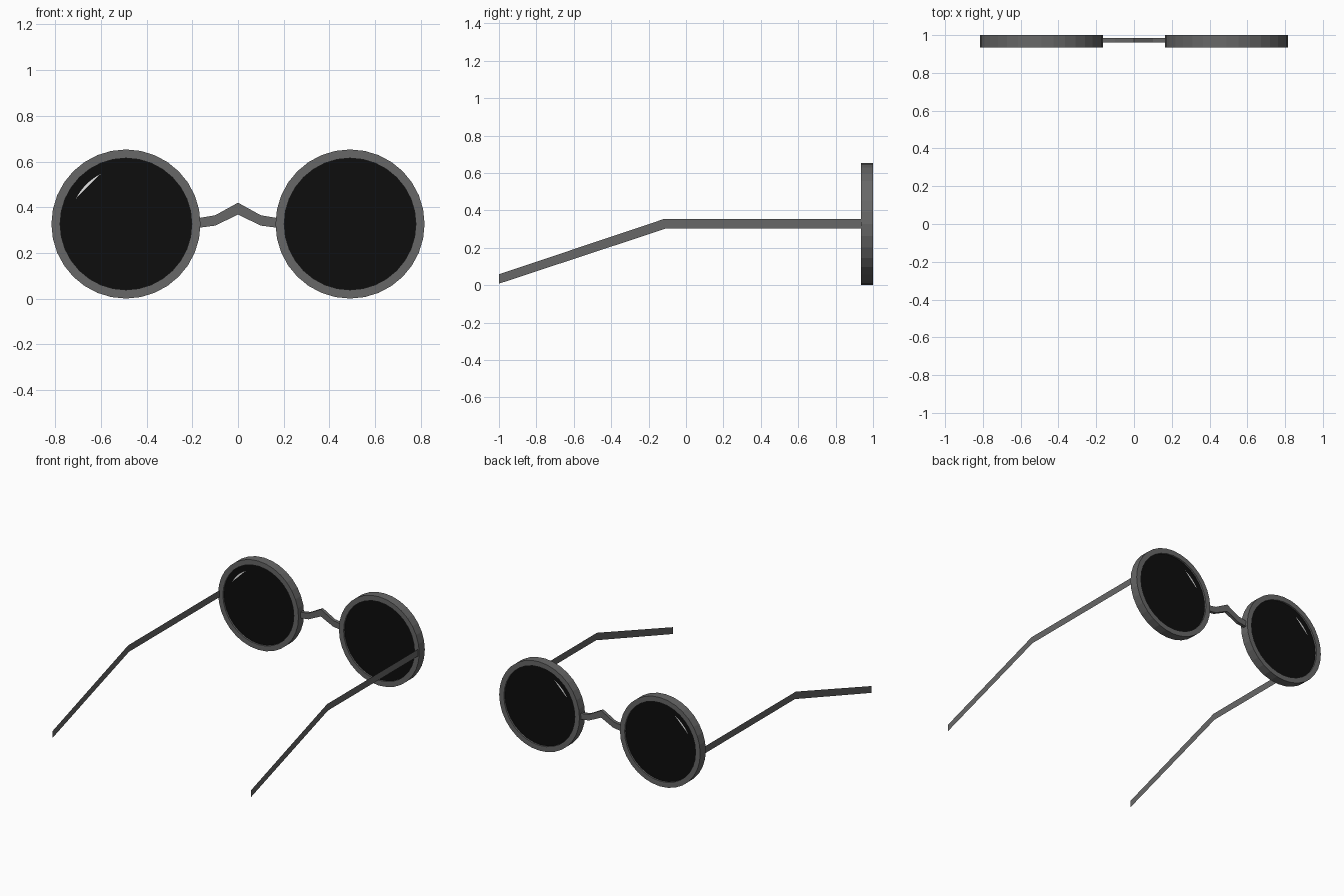
import bpy, bmesh, math

cube = bpy.data.objects.get("Cube")
if cube:
    bpy.data.objects.remove(cube, do_unlink=True)


def material(name, value):
    mat = bpy.data.materials.new(name)
    mat.use_nodes = True
    color = (value, value, value, 1)
    mat.diffuse_color = color
    mat.node_tree.nodes["Principled BSDF"].inputs["Base Color"].default_value = color
    return mat


METAL = material("grey metal", 0.135)
GLASS = material("black glass", 0.004)
WHITE = material("white glint", 0.8)

LENS_X, LENS_Z, MID_Y = 0.49, 0.327, 0.968
OUTER, INNER, SIDES = 0.326, 0.288, 32


def finish(name, bm, mat):
    mesh = bpy.data.meshes.new(name)
    bm.to_mesh(mesh)
    bm.free()
    mesh.materials.append(mat)
    obj = bpy.data.objects.new(name, mesh)
    bpy.context.collection.objects.link(obj)
    return obj


def arc(radius, x, y, start=0, end=360, steps=SIDES):
    """Points on an upright arc around a lens centre."""
    pts = []
    for i in range(steps):
        a = math.radians(start + (end - start) * i / steps)
        pts.append((x + radius * math.cos(a), y, LENS_Z + radius * math.sin(a)))
    return pts


def strip(name, upper, lower, mat, depth=0):
    """Band of quads between two matching paths, optionally given depth along y."""
    bm = bmesh.new()
    top = [bm.verts.new(p) for p in upper]
    low = [bm.verts.new(p) for p in lower]
    for i in range(len(top) - 1):
        bm.faces.new((top[i], low[i], low[i + 1], top[i + 1]))
    if depth:
        made = bmesh.ops.extrude_face_region(bm, geom=bm.faces[:])
        verts = [v for v in made["geom"] if isinstance(v, bmesh.types.BMVert)]
        bmesh.ops.translate(bm, vec=(0, depth, 0), verts=verts)
        bmesh.ops.recalc_face_normals(bm, faces=bm.faces)
    return finish(name, bm, mat)


def rim(name, x):
    """Flat ring with square cross-section."""
    bm = bmesh.new()
    half = 0.0325
    loops = [[bm.verts.new(p) for p in arc(r, x, MID_Y + y)]
             for r, y in ((OUTER, -half), (OUTER, half), (INNER, half), (INNER, -half))]
    for k in range(4):
        a, b = loops[k], loops[(k + 1) % 4]
        for i in range(SIDES):
            j = (i + 1) % SIDES
            bm.faces.new((a[i], a[j], b[j], b[i]))
    bmesh.ops.recalc_face_normals(bm, faces=bm.faces)
    return finish(name, bm, METAL)


def lens(name, x):
    """Dark disc set slightly into the rim."""
    bm = bmesh.new()
    front, back = [[bm.verts.new(p) for p in arc(INNER + 0.004, x, MID_Y + y)]
                   for y in (-0.02, 0.02)]
    bm.faces.new(front)
    bm.faces.new(back)
    for i in range(SIDES):
        j = (i + 1) % SIDES
        bm.faces.new((front[i], front[j], back[j], back[i]))
    bmesh.ops.recalc_face_normals(bm, faces=bm.faces)
    return finish(name, bm, GLASS)


def glint(name, x, y):
    """Thin crescent reflection on the glass."""
    outer = arc(0.245, x, y, 117, 157, 10)
    inner = [(px + 0.008 * math.sin(math.pi * i / 9), py, pz - 0.008 * math.sin(math.pi * i / 9))
             for i, (px, py, pz) in enumerate(outer)]
    return strip(name, outer, inner, WHITE)


# Rims, lenses and flat temple arms on both sides
for side, s in (("left", 1), ("right", -1)):
    rim(side + "_rim", s * LENS_X)
    lens(side + "_lens", s * LENS_X)
    glint(side + "_back_glint", s * LENS_X, MID_Y + 0.021)
    x = s * 0.807
    strip(side + "_temple_arm",
          [(x, 0.96, 0.353), (x, -0.12, 0.353), (x, -1, 0.058)],
          [(x, 0.96, 0.302), (x, -0.11, 0.302), (x, -1, 0.008)], METAL)
glint("right_front_glint", -LENS_X, MID_Y - 0.021)

# Peaked nose bridge
half_path = [(0.185, 0.351, 0.309), (0.1, 0.365, 0.32), (0, 0.42, 0.368)]
path = [(-x, t, b) for x, t, b in half_path] + half_path[-2::-1]
strip("nose_bridge", [(x, 0.96, t) for x, t, b in path],
      [(x, 0.96, b) for x, t, b in path], METAL, depth=0.024)
